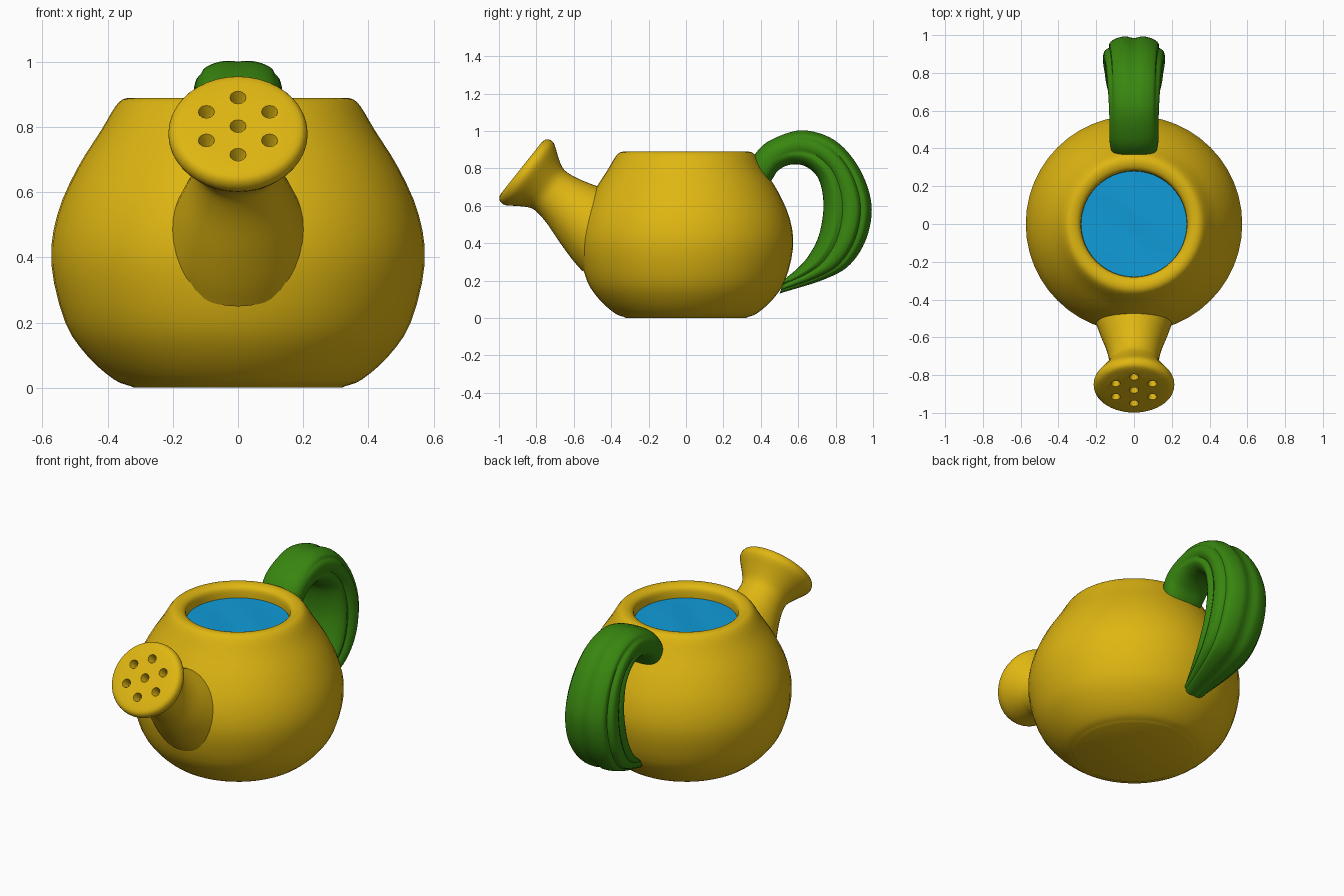
import bpy, bmesh, math
from mathutils import Matrix, Vector

if "Cube" in bpy.data.objects:
    bpy.data.objects.remove(bpy.data.objects["Cube"])


def material(name, rgb):
    m = bpy.data.materials.new(name)
    m.diffuse_color = (*rgb, 1)
    m.use_nodes = True
    m.node_tree.nodes["Principled BSDF"].inputs["Base Color"].default_value = m.diffuse_color
    return m


YELLOW = material("yellow", (0.74, 0.47, 0.006))
GREEN = material("leaf green", (0.04, 0.24, 0.005))
BLUE = material("water blue", (0.005, 0.33, 0.69))


def spline(pts, n):
    """Catmull-Rom samples through tuples of any size."""
    p = [Vector(q) for q in pts]
    p = [p[0] * 2 - p[1]] + p + [p[-1] * 2 - p[-2]]
    out = []
    for i in range(1, len(p) - 2):
        for k in range(n):
            t = k / n
            a, b, c, d = p[i - 1:i + 3]
            out.append(0.5 * (2 * b + (c - a) * t + (2 * a - 5 * b + 4 * c - d) * t * t
                              + (3 * b - a - 3 * c + d) * t ** 3))
    return out + [p[-2]]


def skin(name, rings, mat):
    """Closed tube through rings of points, capped at both ends."""
    bm = bmesh.new()
    rows = [[bm.verts.new(v) for v in r] for r in rings]
    n = len(rows[0])
    for a, b in zip(rows, rows[1:]):
        for i in range(n):
            j = (i + 1) % n
            bm.faces.new((a[i], a[j], b[j], b[i]))
    bm.faces.new(rows[0][::-1])
    bm.faces.new(rows[-1])
    bmesh.ops.recalc_face_normals(bm, faces=bm.faces)
    me = bpy.data.meshes.new(name)
    bm.to_mesh(me)
    bm.free()
    me.materials.append(mat)
    ob = bpy.data.objects.new(name, me)
    bpy.context.collection.objects.link(ob)
    return ob


def smooth(ob, deg=40):
    ob.data.shade_smooth()
    ob.data.set_sharp_from_angle(angle=math.radians(deg))


def circle(r, h, n, mtx=Matrix()):
    return [mtx @ Vector((r * math.cos(2 * math.pi * i / n), r * math.sin(2 * math.pi * i / n), h))
            for i in range(n)]


# Round body with a rolled rim and a recessed opening
outer = spline([(0.33, 0.005), (0.38, 0.025), (0.46, 0.095), (0.53, 0.20), (0.573, 0.38), (0.555, 0.53),
                (0.495, 0.67), (0.42, 0.79), (0.375, 0.865), (0.345, 0.888), (0.31, 0.886),
                (0.286, 0.868), (0.28, 0.83), (0.28, 0.77)], 3)
profile = [(0.32, 0.0)] + [tuple(v) for v in outer]
smooth(skin("body", [circle(r, z, 48) for r, z in profile], YELLOW))

# Water surface with faint ripples
bm = bmesh.new()
levels = [[bm.verts.new((x, y, 0.815 + 0.006 * math.sin(13 * y + 3 * math.sin(6 * x)) * (1 - r / 0.3)))
           for x, y, _ in circle(r, 0, 40)] for r in [0.283 * (1 - k / 10) for k in range(10)]]
for a, b in zip(levels, levels[1:]):
    for i in range(40):
        j = (i + 1) % 40
        bm.faces.new((a[i], a[j], b[j], b[i]))
bm.faces.new(levels[-1])
me = bpy.data.meshes.new("water")
bm.to_mesh(me)
bm.free()
me.materials.append(BLUE)
water = bpy.data.objects.new("water", me)
bpy.context.collection.objects.link(water)
smooth(water)

# Spout with flared sprinkler head; local z runs back into the body
axis = Vector((0, 0.78, -0.62)).normalized()
up = Vector((0, 0.62, 0.78)).normalized()
side = up.cross(axis)
frame = Matrix((side, up, axis)).transposed().to_4x4()
frame.translation = (0, -0.88, 0.803)
prof = spline([(0.175, 0), (0.2, 0.008), (0.213, 0.03), (0.208, 0.06), (0.17, 0.115), (0.138, 0.17),
               (0.134, 0.22), (0.15, 0.30), (0.185, 0.41), (0.215, 0.52), (0.23, 0.60)], 3)
spout = skin("spout", [circle(r, h, 40, frame) for r, h in prof], YELLOW)

# Seven tapered sprinkler holes
bm = bmesh.new()
holes = [(0, 0)] + [(0.112 * math.sin(k * math.pi / 3), 0.112 * math.cos(k * math.pi / 3)) for k in range(6)]
for x, y in holes:
    bmesh.ops.create_cone(bm, cap_ends=True, segments=12, radius1=0.03, radius2=0.01, depth=0.06,
                          matrix=frame @ Matrix.Translation((x, y, 0.015)))
me = bpy.data.meshes.new("hole_cutter")
bm.to_mesh(me)
bm.free()
cutter = bpy.data.objects.new("hole_cutter", me)
bpy.context.collection.objects.link(cutter)
mod = spout.modifiers.new("holes", 'BOOLEAN')
mod.operation = 'DIFFERENCE'
mod.solver = 'EXACT'
mod.object = cutter
bpy.context.view_layer.objects.active = spout
bpy.ops.object.modifier_apply(modifier="holes")
bpy.data.objects.remove(cutter)
smooth(spout)

# Curled leaf handle: outer y,z / inner y,z / half width along its length
stations = spline([(.33, .78, .42, .68, .10), (.365, .87, .46, .74, .125), (.45, .95, .495, .79, .13),
                   (.62, 1.005, .56, .82, .132), (.80, .95, .64, .81, .14), (.93, .80, .71, .74, .15),
                   (.995, .61, .735, .60, .162), (.97, .43, .71, .44, .165), (.88, .285, .65, .325, .15),
                   (.74, .205, .59, .26, .12), (.50, .13, .53, .21, .07)], 6)
rings = []
for k, (oy, oz, iy, iz, w) in enumerate(stations):
    s = k / (len(stations) - 1)
    depth = 0.16 * min(1, max(0, (s - 0.2) / 0.25))      # creases fade in along the leaf
    ring = []
    for i in range(72):
        a = 2 * math.pi * i / 72
        b = (a + math.pi) % (2 * math.pi) - math.pi
        dip = sum(g * math.exp(-((b - c) / 0.13) ** 2)
                  for c, g in ((0, 0.6), (1.05, 0.6), (-1.05, 0.6), (1.75, 0.8), (-1.75, 0.8)))
        f = 1 - depth * dip
        c, d = math.cos(a), math.sin(a)
        u = f * math.copysign(abs(c) ** 0.8, c)
        v = f * math.copysign(abs(d) ** 0.8, d)
        ring.append((v * w, (oy + iy) / 2 + u * (oy - iy) / 2, (oz + iz) / 2 + u * (oz - iz) / 2))
    rings.append(ring)
smooth(skin("leaf_handle", rings, GREEN), 50)
